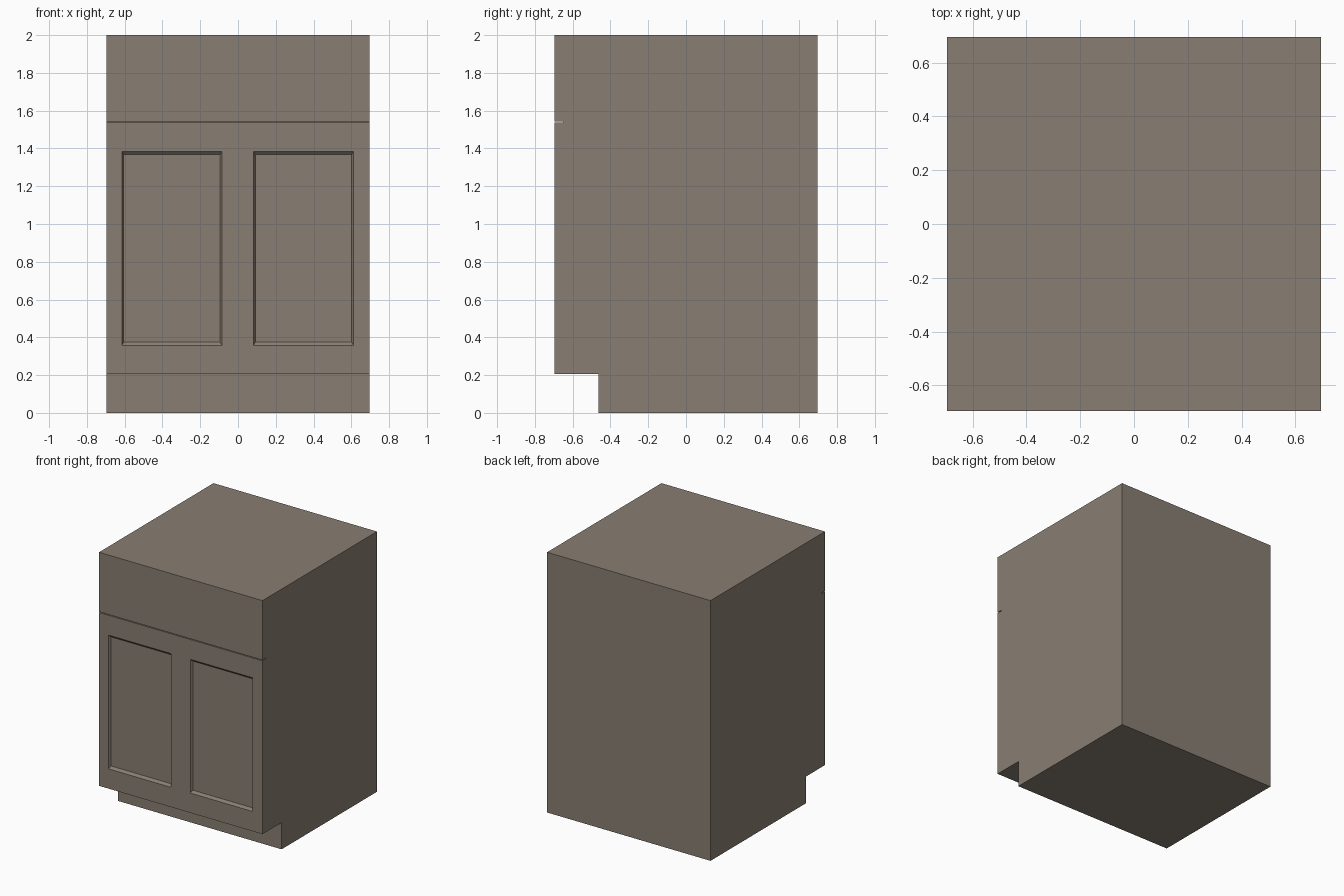
import bpy
import bmesh

if "Cube" in bpy.data.objects:
    bpy.data.objects.remove(bpy.data.objects["Cube"])

HALF = 0.695          # half of width and depth
GROOVE_Z = 1.54       # line between drawer front and doors


def make_object(name, bm):
    bmesh.ops.recalc_face_normals(bm, faces=bm.faces)
    mesh = bpy.data.meshes.new(name)
    bm.to_mesh(mesh)
    bm.free()
    obj = bpy.data.objects.new(name, mesh)
    bpy.context.collection.objects.link(obj)
    return obj


# Cabinet body: side profile (y, z) with toe kick and thin drawer groove
profile = [(HALF, 0), (HALF, 2), (-HALF, 2),
           (-HALF, GROOVE_Z + 0.003), (-0.65, GROOVE_Z + 0.003),
           (-0.65, GROOVE_Z - 0.003), (-HALF, GROOVE_Z - 0.003),
           (-HALF, 0.205), (-0.463, 0.205), (-0.463, 0)]
bm = bmesh.new()
face = bm.faces.new([bm.verts.new((-HALF, y, z)) for y, z in profile])
ext = bmesh.ops.extrude_face_region(bm, geom=[face])
bmesh.ops.translate(bm, vec=(2 * HALF, 0, 0),
                    verts=[v for v in ext["geom"] if isinstance(v, bmesh.types.BMVert)])
cabinet = make_object("cabinet_body", bm)

# Warm taupe paint
paint = bpy.data.materials.new("taupe_paint")
paint.diffuse_color = (0.25, 0.21, 0.17, 1)
paint.use_nodes = True
paint.node_tree.nodes["Principled BSDF"].inputs["Base Color"].default_value = paint.diffuse_color
cabinet.data.materials.append(paint)


# Sloped-edge recess: the section shrinks from the door face inwards
def panel_cutter(name, cx):
    bm = bmesh.new()
    cz, hw, hh = 0.871, 0.265, 0.514
    depth, slope_x, slope_z = 0.017, 0.010, 0.018
    rings = []
    for y, t in ((-HALF - depth, -1), (-HALF + depth, 1)):
        w, h = hw - t * slope_x, hh - t * slope_z
        rings.append([bm.verts.new((cx + sx * w, y, cz + sz * h))
                      for sx, sz in ((-1, -1), (1, -1), (1, 1), (-1, 1))])
    for ring in rings:
        bm.faces.new(ring)
    for i in range(4):
        j = (i + 1) % 4
        bm.faces.new((rings[0][i], rings[0][j], rings[1][j], rings[1][i]))
    cutter = make_object(name, bm)
    cutter.data.materials.append(paint)
    cutter.hide_render = True
    cutter.display_type = 'WIRE'
    return cutter


# Two door panels cut into the front
for side, cx in (("left", -0.35), ("right", 0.347)):
    mod = cabinet.modifiers.new(side + "_door_panel", 'BOOLEAN')
    mod.operation = 'DIFFERENCE'
    mod.solver = 'EXACT'
    mod.object = panel_cutter(side + "_panel_cutter", cx)
